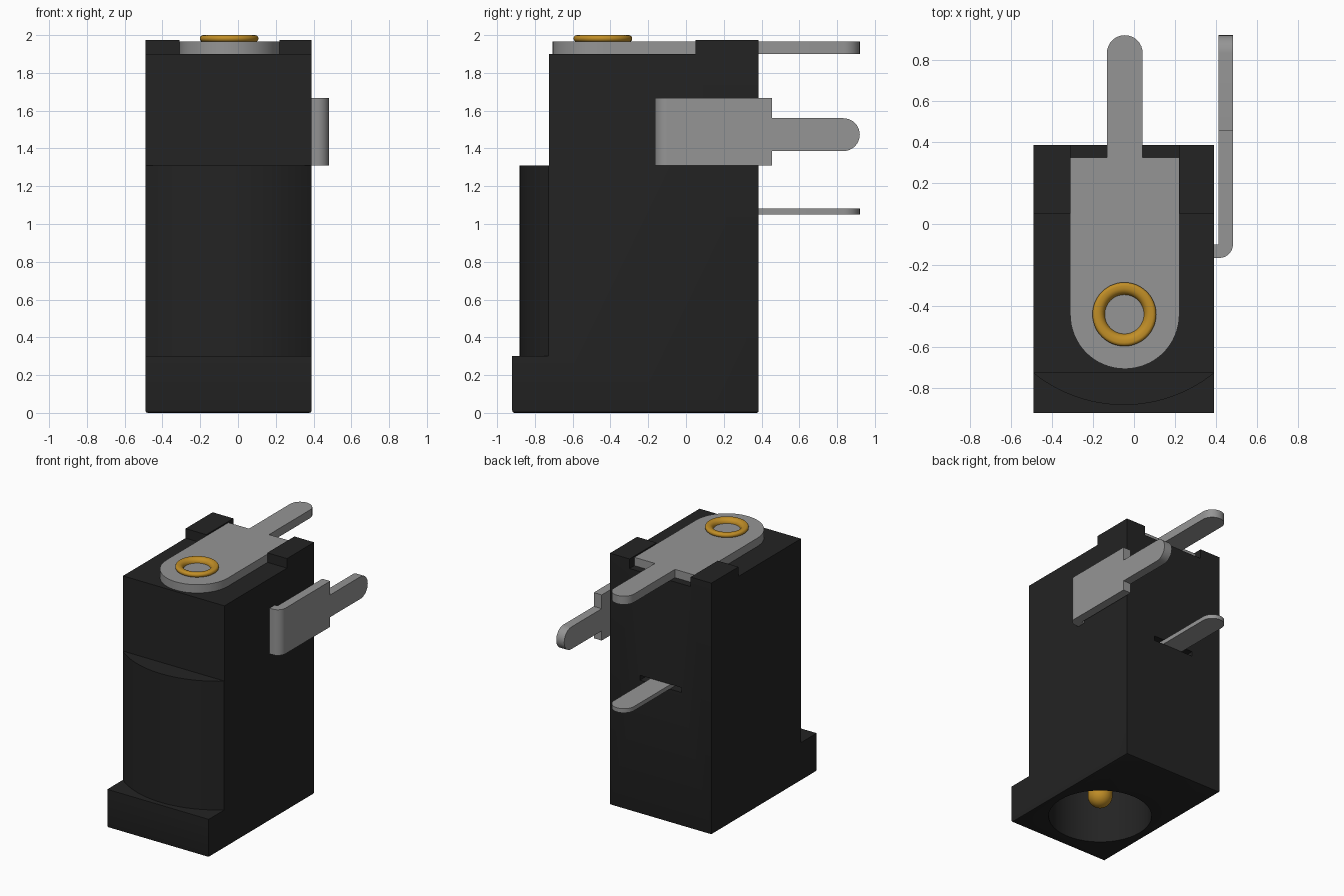
import bpy, bmesh, math
from mathutils import Vector

if "Cube" in bpy.data.objects:
    bpy.data.objects.remove(bpy.data.objects["Cube"], do_unlink=True)


def material(name, rgb, metallic=0.0):
    m = bpy.data.materials.new(name)
    m.use_nodes = True
    m.diffuse_color = (*rgb, 1)
    m.node_tree.nodes["Principled BSDF"].inputs["Base Color"].default_value = (*rgb, 1)
    return m


BLACK = material("black plastic", (0.017, 0.017, 0.017))
GREY = material("grey metal", (0.30, 0.30, 0.30))
GOLD = material("gold metal", (0.53, 0.27, 0.02))

CX, CY = -0.047, -0.44          # axis of the socket
X0, X1 = -0.49, 0.39            # body sides
BACK = 0.385


def finish(name, bm, mat, smooth=True):
    bmesh.ops.recalc_face_normals(bm, faces=bm.faces)
    me = bpy.data.meshes.new(name)
    bm.to_mesh(me)
    bm.free()
    me.materials.append(mat)
    ob = bpy.data.objects.new(name, me)
    bpy.context.collection.objects.link(ob)
    if smooth:
        shade(ob)
    return ob


def shade(ob):
    bpy.ops.object.select_all(action='DESELECT')
    ob.select_set(True)
    bpy.context.view_layer.objects.active = ob
    bpy.ops.object.shade_smooth_by_angle(angle=math.radians(30))


def prism(name, outline, axis, lo, hi, mat, smooth=True):
    """Extrude a 2D outline along an axis: x uses (y, z), z uses (x, y)."""
    bm = bmesh.new()
    place = (lambda a, b: (lo, a, b)) if axis == 'x' else (lambda a, b: (a, b, lo))
    face = bm.faces.new([bm.verts.new(place(a, b)) for a, b in outline])
    new = bmesh.ops.extrude_face_region(bm, geom=[face])['geom']
    step = Vector((hi - lo, 0, 0) if axis == 'x' else (0, 0, hi - lo))
    bmesh.ops.translate(bm, vec=step, verts=[v for v in new if isinstance(v, bmesh.types.BMVert)])
    return finish(name, bm, mat, smooth)


def arc(cx, cy, r, a0, a1, n=16):
    return [(cx + r * math.cos(math.radians(a0 + (a1 - a0) * i / n)),
             cy + r * math.sin(math.radians(a0 + (a1 - a0) * i / n))) for i in range(n + 1)]


def rect(a0, a1, b0, b1):
    return [(a0, b0), (a1, b0), (a1, b1), (a0, b1)]


def lathe(name, profile, mat, steps=48):
    """Revolve (radius, z) points around the socket axis."""
    bm = bmesh.new()
    vs = [bm.verts.new((CX + r, CY, z)) for r, z in profile]
    edges = [bm.edges.new(p) for p in zip(vs, vs[1:])]
    bmesh.ops.spin(bm, geom=vs + edges, cent=(CX, CY, 0), axis=(0, 0, 1),
                   angle=2 * math.pi, steps=steps, use_duplicate=False)
    bmesh.ops.remove_doubles(bm, verts=bm.verts, dist=1e-5)
    return finish(name, bm, mat)


def boolean(ob, tool, operation):
    mod = ob.modifiers.new("cut", 'BOOLEAN')
    mod.object, mod.operation, mod.solver = tool, operation, 'EXACT'
    bpy.context.view_layer.objects.active = ob
    bpy.ops.object.modifier_apply(modifier=mod.name)
    bpy.data.objects.remove(tool, do_unlink=True)


# Housing: stepped side profile with a foot flange and raised rear shoulders
body = prism("housing", [(-0.92, 0), (BACK, 0), (BACK, 1.975), (0.05, 1.975), (0.05, 1.9),
                         (-0.725, 1.9), (-0.725, 0.3), (-0.92, 0.3)], 'x', X0, X1, BLACK, False)
bm = bmesh.new()
bm.from_mesh(body.data)
bottom = [e for e in bm.edges if all(v.co.z < 0.001 for v in e.verts)]
bmesh.ops.bevel(bm, geom=bottom, offset=0.012, segments=2, profile=0.5, affect='EDGES')
bm.to_mesh(body.data)
bm.free()

# Curved front bulge
half = 0.4395
sag = 0.155
rad = (half ** 2 + sag ** 2) / (2 * sag)
ang = math.degrees(math.asin(half / rad))
bulge = arc(-0.05, -0.882 + rad, rad, 270 - ang, 270 + ang, 24)
bulge += [(-0.05 + half, -0.6), (-0.05 - half, -0.6)]
boolean(body, prism("bulge", bulge, 'z', 0.2, 1.31, BLACK, False), 'UNION')

# Channel between the shoulders, round socket and rear slot
boolean(body, prism("channel", rect(-0.31, 0.22, -0.1, 0.6), 'z', 1.9, 2.2, BLACK, False), 'DIFFERENCE')
boolean(body, prism("socket", arc(CX, CY, 0.375, 0, 352.5, 47), 'z', -0.1, 1.2, BLACK, False), 'DIFFERENCE')
boolean(body, prism("slot", rect(-0.23, 0.13, 0.28, 0.6), 'z', 1.048, 1.086, BLACK, False), 'DIFFERENCE')
shade(body)

# Top terminal: round-nosed plate with a narrow tail
TX, TR, END = -0.045, 0.087, 0.92
top = arc(TX, CY, 0.266, 180, 360, 32) + [(0.221, 0.325), (TX + TR, 0.325)]
top += arc(TX, END - TR, TR, 0, 180) + [(TX - TR, 0.325), (-0.311, 0.325)]
prism("top_terminal", top, 'z', 1.9, 1.965, GREY)

# Rear terminal tail
rear = [(TX - TR, 0.28), (TX + TR, 0.28)] + arc(TX, END - TR, TR, 0, 180)
prism("rear_terminal", rear, 'z', 1.05, 1.083, GREY)

# Side terminal: flat blade with a narrow tail, and a bent lip into the housing
SZ, SR = 1.473, 0.087
side = [(-0.10, 1.31), (0.455, 1.31), (0.455, SZ - SR)]
side += arc(END - SR, SZ, SR, -90, 90)
side += [(0.455, SZ + SR), (0.455, 1.668), (-0.10, 1.668)]
prism("side_terminal", side, 'x', 0.413, 0.482, GREY)
lip = [(0.36, -0.10), (0.36, -0.165)] + arc(0.417, -0.10, 0.065, -90, 0, 10)
prism("side_terminal_lip", lip, 'z', 1.31, 1.668, GREY)

# Rivet head with a dished centre
rivet = [(0.125, 1.955)] + arc(0.138, 1.982, 0.0175, -90, 90, 12)
rivet += arc(0.13, 1.965, 0.0345, 90, 180, 8) + [(0.0955, 1.935), (0, 1.935)]
lathe("rivet_head", rivet, GOLD)

# Centre pin with a rounded tip
pin = arc(0, 0.17, 0.09, -90, 0, 10) + [(0.09, 1.25)]
lathe("centre_pin", [(max(r, 0), z) for r, z in pin], GOLD, 32)
